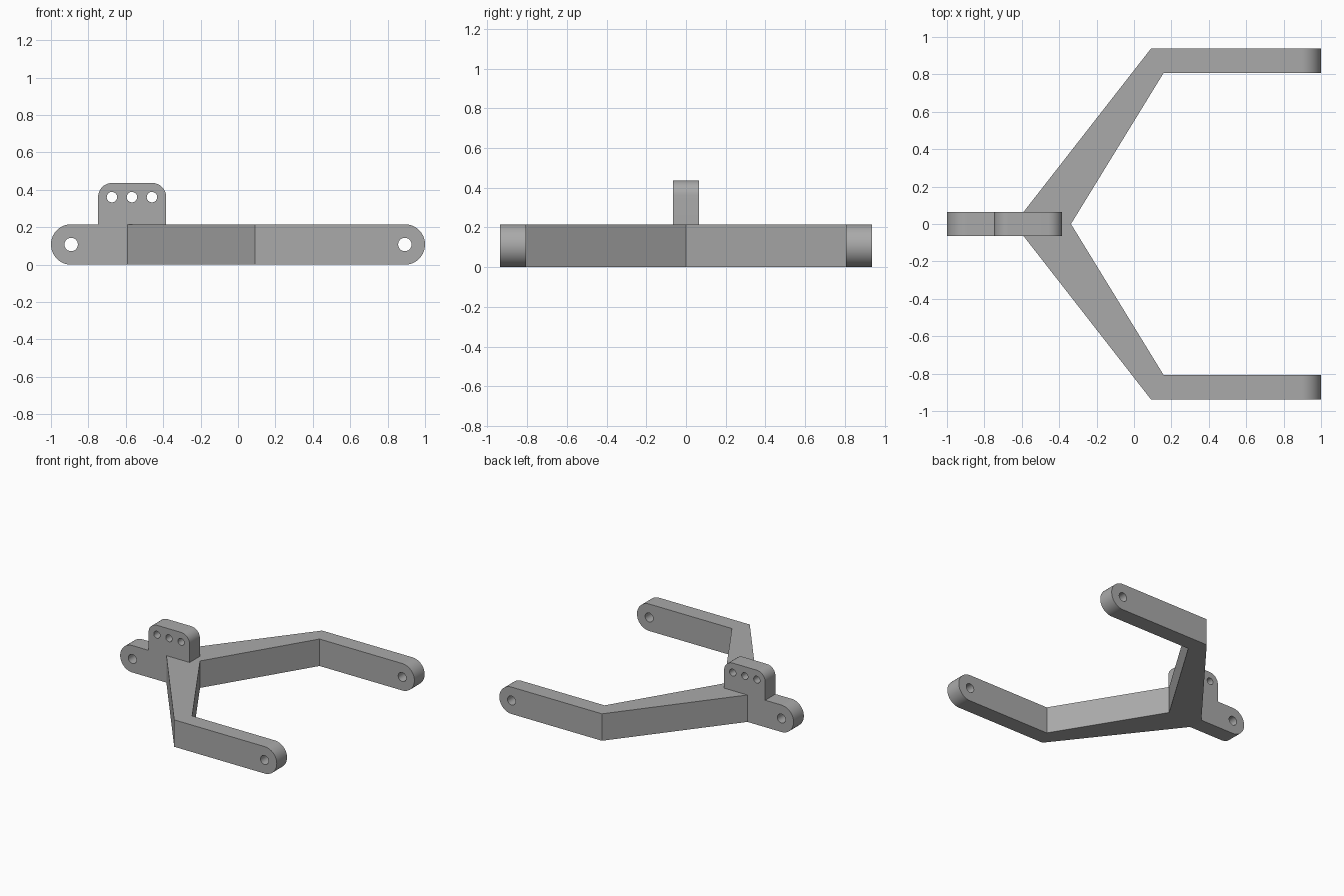
import bpy, bmesh
from math import sin, cos, pi, radians
from mathutils import Vector

cube = bpy.data.objects.get("Cube")
if cube:
    bpy.data.objects.remove(cube, do_unlink=True)

grey = bpy.data.materials.new("plain grey")
grey.use_nodes = True
colour = (0.4, 0.4, 0.4, 1)
grey.diffuse_color = colour
grey.node_tree.nodes["Principled BSDF"].inputs["Base Color"].default_value = colour

HEIGHT, HALF = 0.216, 0.065   # bar height, half of bar thickness


def prism(name, outline, start, sweep):
    """Closed solid: an outline of 3D points swept along a vector."""
    bm = bmesh.new()
    offset = Vector(start)
    face = bm.faces.new([bm.verts.new(Vector(p) + offset) for p in outline])
    new = bmesh.ops.extrude_face_region(bm, geom=[face])["geom"]
    moved = [v for v in new if isinstance(v, bmesh.types.BMVert)]
    bmesh.ops.translate(bm, verts=moved, vec=Vector(sweep))
    bmesh.ops.recalc_face_normals(bm, faces=bm.faces)
    mesh = bpy.data.meshes.new(name)
    bm.to_mesh(mesh)
    bm.free()
    mesh.materials.append(grey)
    obj = bpy.data.objects.new(name, mesh)
    bpy.context.collection.objects.link(obj)
    return obj


def arc(x, z, radius, first, last, steps):
    """Points of an arc in the side plane, angles in degrees."""
    turns = [radians(first + (last - first) * i / steps) for i in range(steps + 1)]
    return [(x + radius * cos(a), 0, z + radius * sin(a)) for a in turns]


def combine(target, tool, operation):
    """Apply a boolean and discard the tool."""
    mod = target.modifiers.new("combine", "BOOLEAN")
    mod.operation, mod.solver, mod.object = operation, "EXACT", tool
    bpy.context.view_layer.update()
    graph = bpy.context.evaluated_depsgraph_get()
    result = bpy.data.meshes.new_from_object(target.evaluated_get(graph))
    target.modifiers.clear()
    target.data = result
    bpy.data.objects.remove(tool, do_unlink=True)


# Forked yoke: half of the plan outline, mirrored across the centre line
half_plan = [(-1.1, HALF), (-0.59, HALF), (0.09, 0.937), (1.1, 0.937),
             (1.1, 0.807), (0.158, 0.807)]
plan = [(x, y, 0) for x, y in half_plan] + [(-0.337, 0, 0)]
plan += [(x, -y, 0) for x, y in reversed(half_plan)]
yoke = prism("forked_yoke", plan, (0, 0, -0.1), (0, 0, 0.5))

# Side profile rounds off the stem and both arm ends
r = HEIGHT / 2
profile = arc(1 - r, r, r, -90, 90, 32) + arc(r - 1, r, r, 90, 270, 32)
combine(yoke, prism("end_rounding", profile, (0, -1.2, 0), (0, 2.4, 0)), "INTERSECT")

# Upright tab with rounded top corners
left, right, top, corner = -0.748, -0.384, 0.437, 0.075
tab = [(left, 0, r), (right, 0, r)]
tab += arc(right - corner, top - corner, corner, 0, 90, 12)
tab += arc(left + corner, top - corner, corner, 90, 180, 12)
combine(yoke, prism("upright_tab", tab, (0, -HALF, 0), (0, 2 * HALF, 0)), "UNION")

# Pivot holes in the ends and three adjustment holes in the tab
holes = [(s * (1 - r), r, 0.036) for s in (-1, 1)]
holes += [(-0.567 + i * 0.107, 0.361, 0.028) for i in (-1, 0, 1)]
for x, z, radius in holes:
    drill = prism("drill", arc(x, z, radius, 0, 345, 23), (0, -1.2, 0), (0, 2.4, 0))
    combine(yoke, drill, "DIFFERENCE")

# Smooth curves, crisp edges
bpy.ops.object.select_all(action="DESELECT")
yoke.select_set(True)
bpy.context.view_layer.objects.active = yoke
bpy.ops.object.shade_smooth_by_angle(angle=radians(30))
